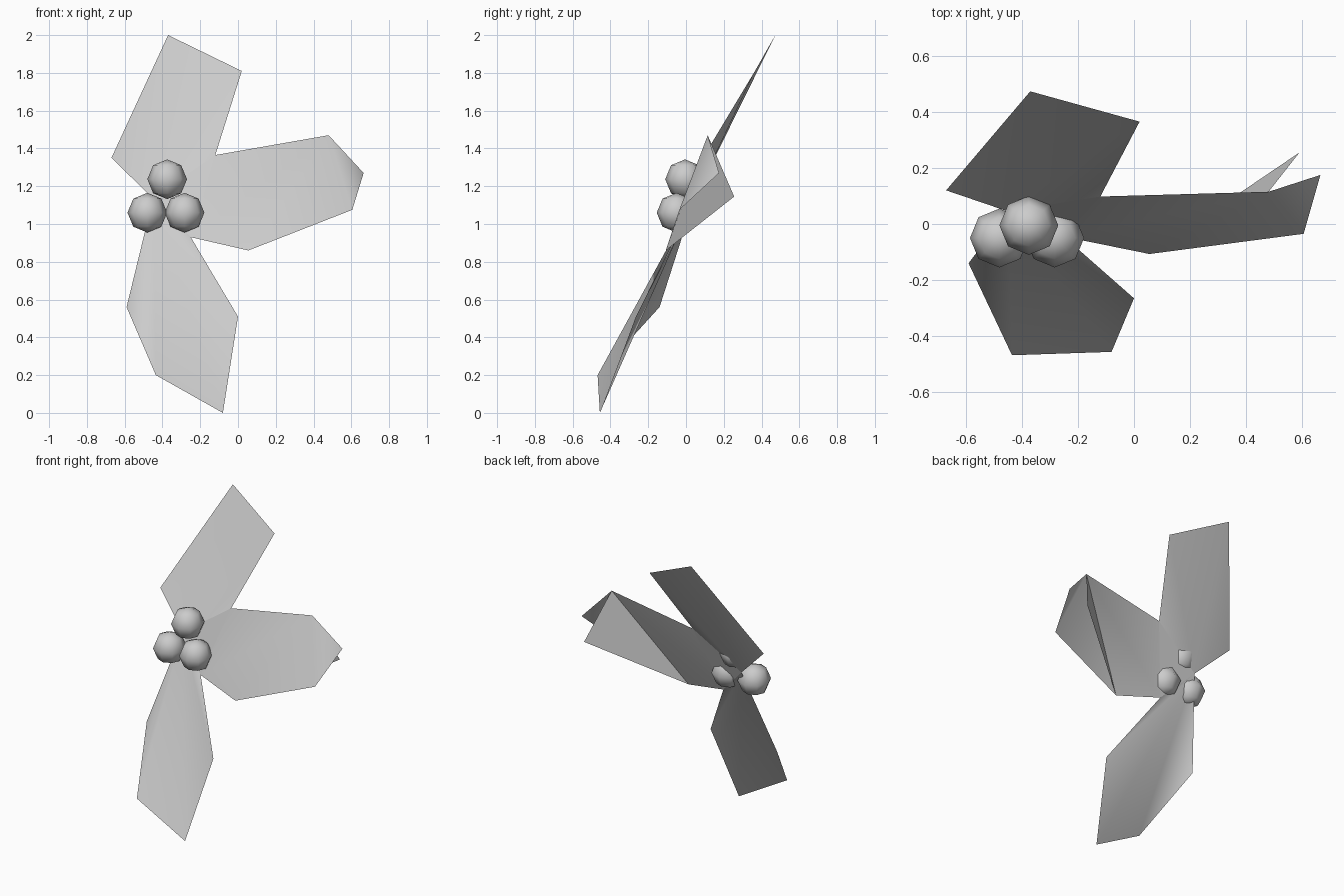
import bpy, bmesh

if "Cube" in bpy.data.objects:
    bpy.data.objects.remove(bpy.data.objects["Cube"])

# Notches where neighbouring leaves meet
N1 = (-0.12, 0.098, 1.365)
N2 = (-0.25, -0.045, 0.93)
N3 = (-0.45, 0.045, 1.135)


def leaf(name, *fans):
    """Thin sheet; each fan is an outline triangulated from its first point."""
    bm = bmesh.new()
    verts = {}

    def v(p):
        if p not in verts:
            verts[p] = bm.verts.new(p)
        return verts[p]

    for pts in fans:
        for a, b in zip(pts[1:], pts[2:]):
            bm.faces.new((v(pts[0]), v(a), v(b))).smooth = True
    me = bpy.data.meshes.new(name)
    bm.to_mesh(me)
    bm.free()
    ob = bpy.data.objects.new(name, me)
    bpy.context.collection.objects.link(ob)
    return ob


def berry(name, loc):
    bpy.ops.mesh.primitive_uv_sphere_add(segments=8, ring_count=4, radius=0.105, location=loc)
    ob = bpy.context.object
    ob.name = name
    bpy.ops.object.shade_smooth()


# Upper leaf
leaf("upper_leaf", [N3, N1, (0.02, 0.365, 1.81), (-0.37, 0.473, 2.0), (-0.67, 0.12, 1.35)])

# Lower leaf
leaf("lower_leaf", [N3, (-0.59, -0.14, 0.56), (-0.435, -0.468, 0.2),
                    (-0.08, -0.456, 0.0), (0.0, -0.265, 0.51), N2])

# Side leaf: base, split tip (front blade) and bent-back tip, plus the joining centre
A = (0.055, -0.107, 0.86)
B = (0.605, -0.035, 1.075)
C = (0.665, 0.175, 1.27)
D = (0.48, 0.115, 1.47)
E = (0.59, 0.255, 1.145)
leaf("side_leaf", [N2, A, D, N1], [D, A, B, C])
leaf("side_leaf_back_tip", [D, A, E])
leaf("leaf_centre", [N3, N2, N1])

# Berry cluster
berry("top_berry", (-0.375, -0.005, 1.237))
berry("left_berry", (-0.48, -0.05, 1.06))
berry("right_berry", (-0.283, -0.05, 1.06))
